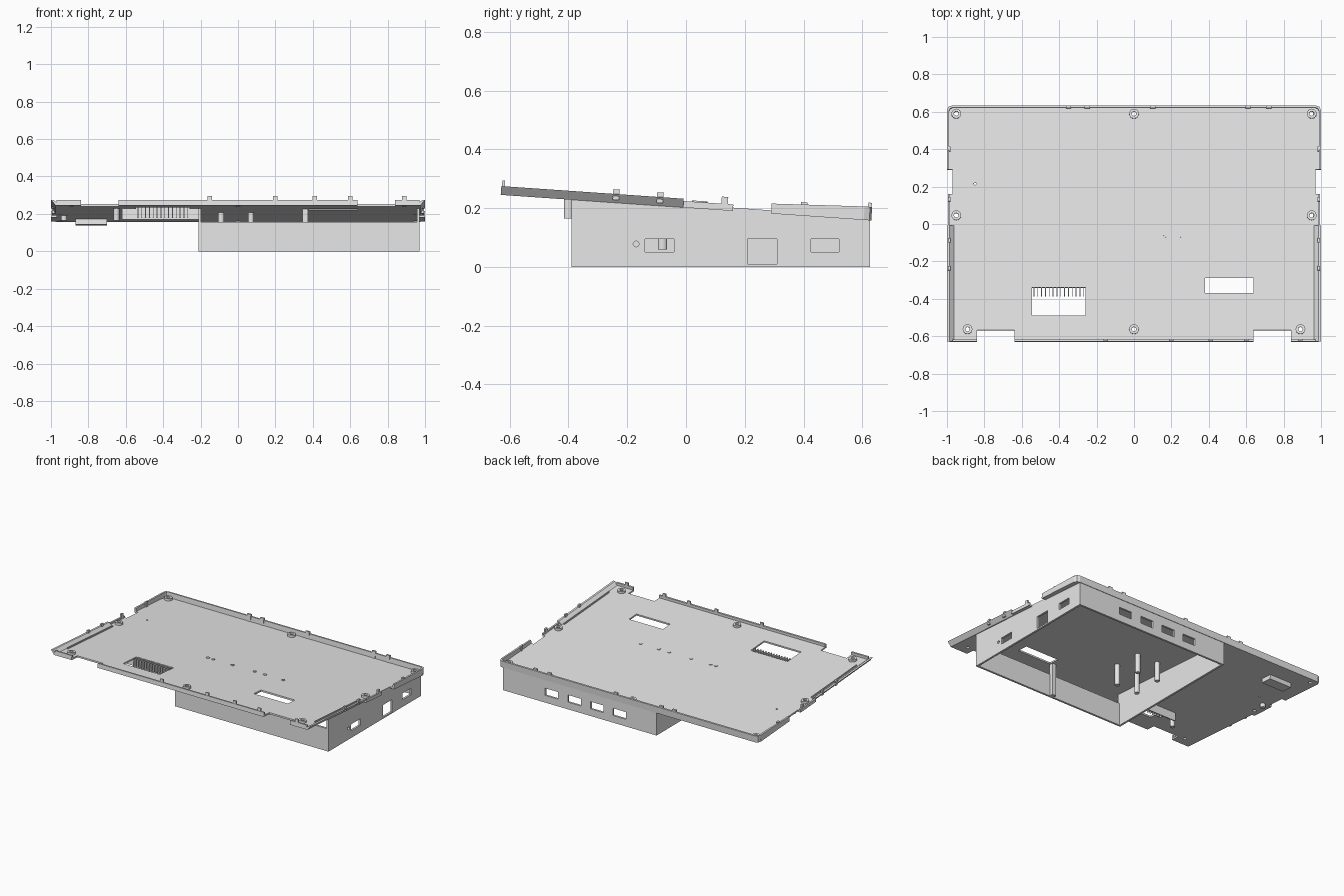
import bpy, bmesh, math
from mathutils import Matrix, Vector

if "Cube" in bpy.data.objects:
    bpy.data.objects.remove(bpy.data.objects["Cube"])

mat = bpy.data.materials.new("light_grey_plastic")
mat.diffuse_color = (0.8, 0.8, 0.8, 1)
mat.use_nodes = True
mat.node_tree.nodes["Principled BSDF"].inputs["Base Color"].default_value = mat.diffuse_color

# The tray is tilted: its underside is the local z = 0 plane
TILT = Matrix.Translation((0, 0, 0.2015)) @ Matrix.Rotation(math.radians(-3.95), 4, 'X')
FLAT = Matrix.Identity(4)
FLOOR = 0.011


def finish(bm, name, matrix):
    bm.transform(matrix)
    bmesh.ops.recalc_face_normals(bm, faces=bm.faces)
    me = bpy.data.meshes.new(name)
    bm.to_mesh(me)
    bm.free()
    me.materials.append(mat)
    ob = bpy.data.objects.new(name, me)
    bpy.context.collection.objects.link(ob)
    return ob


def rect(x0, x1, y0, y1):
    return [(x0, y0), (x1, y0), (x1, y1), (x0, y1)]


def circle(x, y, r, n=16):
    return [(x + r * math.cos(2 * math.pi * i / n), y + r * math.sin(2 * math.pi * i / n)) for i in range(n)]


def panel(name, loops, z0, z1, matrix=TILT):
    """Extruded flat shape: first loop is the outline, the others are holes."""
    bm = bmesh.new()
    edges = []
    for loop in loops:
        vs = [bm.verts.new((a, b, z0)) for a, b in loop]
        edges += [bm.edges.new((vs[i], vs[(i + 1) % len(vs)])) for i in range(len(vs))]
    bmesh.ops.triangle_fill(bm, use_beauty=True, use_dissolve=False, edges=edges, normal=(0, 0, 1))
    ext = bmesh.ops.extrude_face_region(bm, geom=bm.faces[:], use_keep_orig=True)
    verts = [g for g in ext["geom"] if isinstance(g, bmesh.types.BMVert)]
    bmesh.ops.translate(bm, verts=verts, vec=(0, 0, z1 - z0))
    return finish(bm, name, matrix)


def box(name, x0, x1, y0, y1, z0, z1, matrix=TILT):
    return panel(name, [rect(x0, x1, y0, y1)], z0, z1, matrix)


def axes(x, y, z, origin=(0, 0, 0)):
    m = Matrix((x, y, z)).transposed().to_4x4()
    m.translation = Vector(origin)
    return m


SIDE = axes((0, 1, 0), (0, 0, 1), (1, 0, 0))    # drawn in y, z; extruded along x
BACK = axes((1, 0, 0), (0, 0, 1), (0, 1, 0))    # drawn in x, z; extruded along y

# Tray floor with notches, openings and screw holes
half = [(0.64, -0.632), (0.64, -0.57), (0.84, -0.57), (0.84, -0.632), (0.965, -0.632),
        (0.975, -0.61), (0.975, -0.01), (0.995, -0.01), (0.995, 0.16), (0.97, 0.16),
        (0.97, 0.29), (1.0, 0.29), (1.0, 0.605), (0.992, 0.625), (0.972, 0.632)]
outline = half + [(-x, y) for x, y in reversed(half)]
bosses = [(0, 0.59), (0, -0.565)]
for s in (-1, 1):
    bosses += [(0.95 * s, 0.59), (0.95 * s, 0.045), (0.89 * s, -0.565)]
holes = [circle(x, y, 0.012) for x, y in bosses]
holes += [rect(-0.545, -0.26, -0.49, -0.34), rect(0.38, 0.64, -0.37, -0.29), circle(-0.85, 0.215, 0.007, 8)]
panel("tray_floor", [outline] + holes, 0, FLOOR)

# Raised screw bosses
for x, y in bosses:
    panel("screw_boss", [circle(x, y, 0.026), circle(x, y, 0.012)], FLOOR - 0.001, 0.026)

# Front and back rims
box("front_rim", -0.64, 0.64, -0.632, -0.62, 0, 0.03)
box("back_rim", -0.972, 0.972, 0.62, 0.632, 0, 0.046)

for s in (-1, 1):
    # Front corner rim pieces
    box("front_corner_rim", min(0.84 * s, 0.97 * s), max(0.84 * s, 0.97 * s), -0.632, -0.62, 0, 0.03)
    # Flared side rim along the front half
    flare = [(0.963, 0), (0.975, 0), (1.0, 0.03), (0.986, 0.03), (0.963, 0.011)]
    panel("flared_side_rim", [[(x * s, z) for x, z in flare]], -0.632, -0.01, TILT @ BACK)
    # Low middle rim
    box("low_side_rim", *sorted((0.984 * s, 0.995 * s)), -0.01, 0.16, 0, 0.022)
    # Upright wedge rim at the rear
    wedge = [(0.29, 0), (0.606, 0), (0.606, 0.046), (0.29, 0.034)]
    panel("rear_side_rim", [wedge], *sorted((0.988 * s, 1.0 * s)), TILT @ SIDE)
    # Rounded rear corner
    corner = [(1.0, 0.605), (0.992, 0.625), (0.972, 0.632), (0.972, 0.62), (0.983, 0.616), (0.988, 0.605)]
    panel("rear_corner_rim", [[(x * s, y) for x, y in corner]], 0, 0.046)
    # Inner ridge beside the rim
    box("inner_ridge", *sorted((0.95 * s, 0.956 * s)), -0.52, -0.02, FLOOR - 0.001, 0.019)

# Snap tabs standing on the rims
for x in (-0.15, 0.2, 0.41, 0.6, 0.89):
    box("front_tab", x - 0.012, x + 0.012, -0.63, -0.62, 0.01, 0.05)
for x in (-0.35, -0.25, 0.1, 0.61, 0.72):
    box("back_tab", x - 0.014, x + 0.014, 0.618, 0.63, 0.01, 0.06)
for s in (-1, 1):
    for y in (-0.24, -0.09, 0.13, 0.4):
        box("side_tab", *sorted((0.982 * s, 0.994 * s)), y - 0.011, y + 0.011, 0.01, 0.046)

# Grille teeth across the left opening
for i in range(14):
    x = -0.535 + i * 0.0205
    box("grille_tooth", x - 0.0025, x + 0.0025, -0.385, -0.338, -0.045, FLOOR)
box("grille_wall", -0.62, -0.21, -0.34, -0.332, -0.055, 0.002)

# Small raised pads on the floor
for x in (-0.19, -0.15, 0.0, 0.17, 0.25, 0.39):
    panel("floor_pad", [circle(x, -0.06, 0.012, 12)], FLOOR - 0.001, FLOOR + 0.004)

# Housing under the tray, open at the bottom
T = 0.014
side = [(-0.39, 0), (0.627, 0), (0.627, 0.162), (-0.39, 0.232)]
ports = [rect(-0.14, -0.04, 0.05, 0.095), rect(0.21, 0.31, 0.01, 0.095),
         rect(0.425, 0.52, 0.05, 0.095), circle(-0.17, 0.078, 0.01, 12)]
panel("housing_right_wall", [side] + ports, 0.97 - T, 0.97, SIDE)
panel("housing_left_wall", [side], -0.212, -0.212 + T, SIDE)
back_ports = [rect(x - 0.05, x + 0.05, 0.05, 0.1) for x in (0.595, 0.42, 0.245, 0.075)]
panel("housing_back_wall", [rect(-0.212, 0.97, 0, 0.162)] + back_ports, 0.627 - T, 0.627, BACK)
box("housing_front_wall", -0.212, 0.97, -0.39, -0.39 + T, 0, 0.157, FLAT)
box("front_wall_rib", 0.345, 0.375, -0.377, -0.35, 0, 0.226, FLAT)

# Board standoffs inside the housing
for x in (-0.09, 0.07):
    for y in (-0.08, 0.12):
        panel("standoff", [circle(x, y, 0.016, 16)], 0.06, 0.2015 - 0.069 * y + 0.003, FLAT)

# Pegs and bump on the exposed underside
for x, y in ((-0.93, 0.15), (-0.65, -0.4)):
    panel("underside_peg", [circle(x, y, 0.016, 16)], 0.165, 0.2015 - 0.069 * y + 0.003, FLAT)
box("underside_bump", -0.87, -0.7, 0.42, 0.5, -0.03, 0.002)
